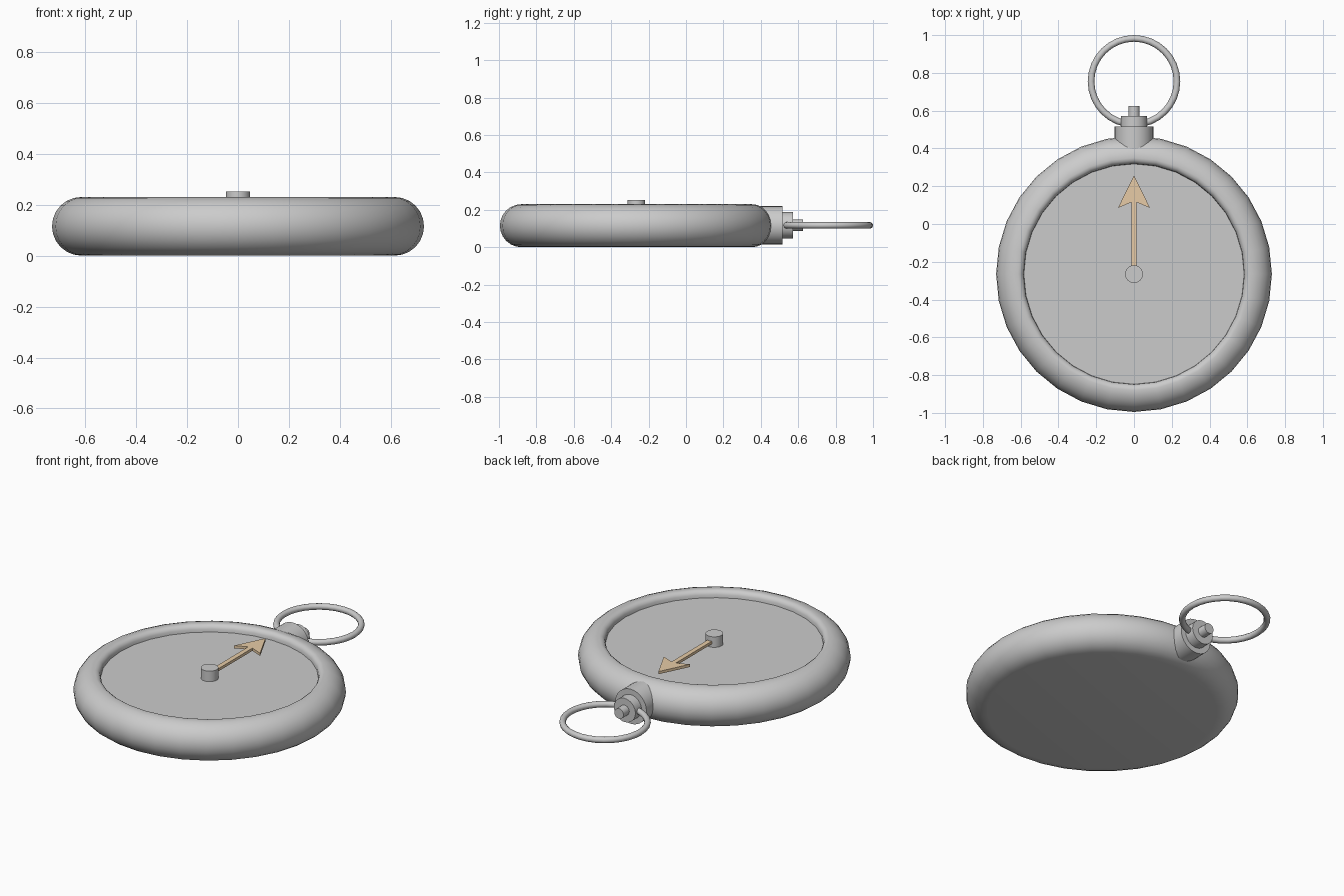
import bpy, bmesh, math

if "Cube" in bpy.data.objects:
    bpy.data.objects.remove(bpy.data.objects["Cube"])

CY = -0.265      # centre of the watch case in y
MID = 0.115      # mid height of the case


def finish(obj, name, angle=40):
    obj.name = name
    bpy.ops.object.select_all(action='DESELECT')
    obj.select_set(True)
    bpy.context.view_layer.objects.active = obj
    bpy.ops.object.shade_smooth_by_angle(angle=math.radians(angle))
    return obj


def mesh_object(name, bm, angle=40):
    bmesh.ops.recalc_face_normals(bm, faces=bm.faces)
    me = bpy.data.meshes.new(name)
    bm.to_mesh(me)
    bm.free()
    obj = bpy.data.objects.new(name, me)
    bpy.context.collection.objects.link(obj)
    return finish(obj, name, angle)


def lathe(name, profile, centre, seg=32):
    bm = bmesh.new()
    rings = [[bm.verts.new((centre[0] + r * math.cos(2 * math.pi * i / seg),
                            centre[1] + r * math.sin(2 * math.pi * i / seg), z))
              for i in range(seg)] for r, z in profile]
    for a, b in zip(rings, rings[1:]):
        for i in range(seg):
            j = (i + 1) % seg
            bm.faces.new((a[i], a[j], b[j], b[i]))
    bm.faces.new(rings[0])
    bm.faces.new(rings[-1])
    return mesh_object(name, bm)


def rod_y(name, r, y0, y1):
    bpy.ops.mesh.primitive_cylinder_add(vertices=32, radius=r, depth=y1 - y0,
                                        location=(0, (y0 + y1) / 2, MID + 0.002),
                                        rotation=(math.pi / 2, 0, 0))
    return finish(bpy.context.object, name)


# Case: flat back, half-round side, rounded inner lip down to the recessed dial
profile = [(0.615 + 0.115 * math.cos(math.radians(a)),
            MID + 0.115 * math.sin(math.radians(a))) for a in range(-90, 91, 15)]
profile += [(0.602, 0.227), (0.591, 0.219), (0.585, 0.207), (0.583, 0.19)]
lathe("case_with_dial", profile, (0, CY))

# Centre pin
lathe("centre_pin", [(0.047, 0.185), (0.047, 0.252)], (0, CY))

# Stem collar, crown and button
rod_y("stem_collar", 0.102, 0.36, 0.515)
rod_y("crown", 0.07, 0.50, 0.572)
rod_y("crown_button", 0.03, 0.56, 0.626)

# Hanging ring
bpy.ops.mesh.primitive_torus_add(major_segments=32, minor_segments=12,
                                 major_radius=0.2275, minor_radius=0.0175,
                                 location=(0, 0.755, MID + 0.002))
finish(bpy.context.object, "hanging_ring", 50)

# Arrow hand: half outline mirrored, then extruded
half = [(0.014, CY), (0.014, 0.115), (0.085, 0.085)]
outline = half + [(0, 0.257)] + [(-x, y) for x, y in reversed(half)]
bm = bmesh.new()
face = bm.faces.new([bm.verts.new((x, y, 0.209)) for x, y in outline])
top = bmesh.ops.extrude_face_region(bm, geom=[face])
bmesh.ops.translate(bm, vec=(0, 0, 0.016),
                    verts=[v for v in top["geom"] if isinstance(v, bmesh.types.BMVert)])
hand = mesh_object("arrow_hand", bm, 20)
mat = bpy.data.materials.new("tan")
mat.diffuse_color = (0.8, 0.6, 0.38, 1)
mat.use_nodes = True
mat.node_tree.nodes["Principled BSDF"].inputs["Base Color"].default_value = mat.diffuse_color
hand.data.materials.append(mat)
